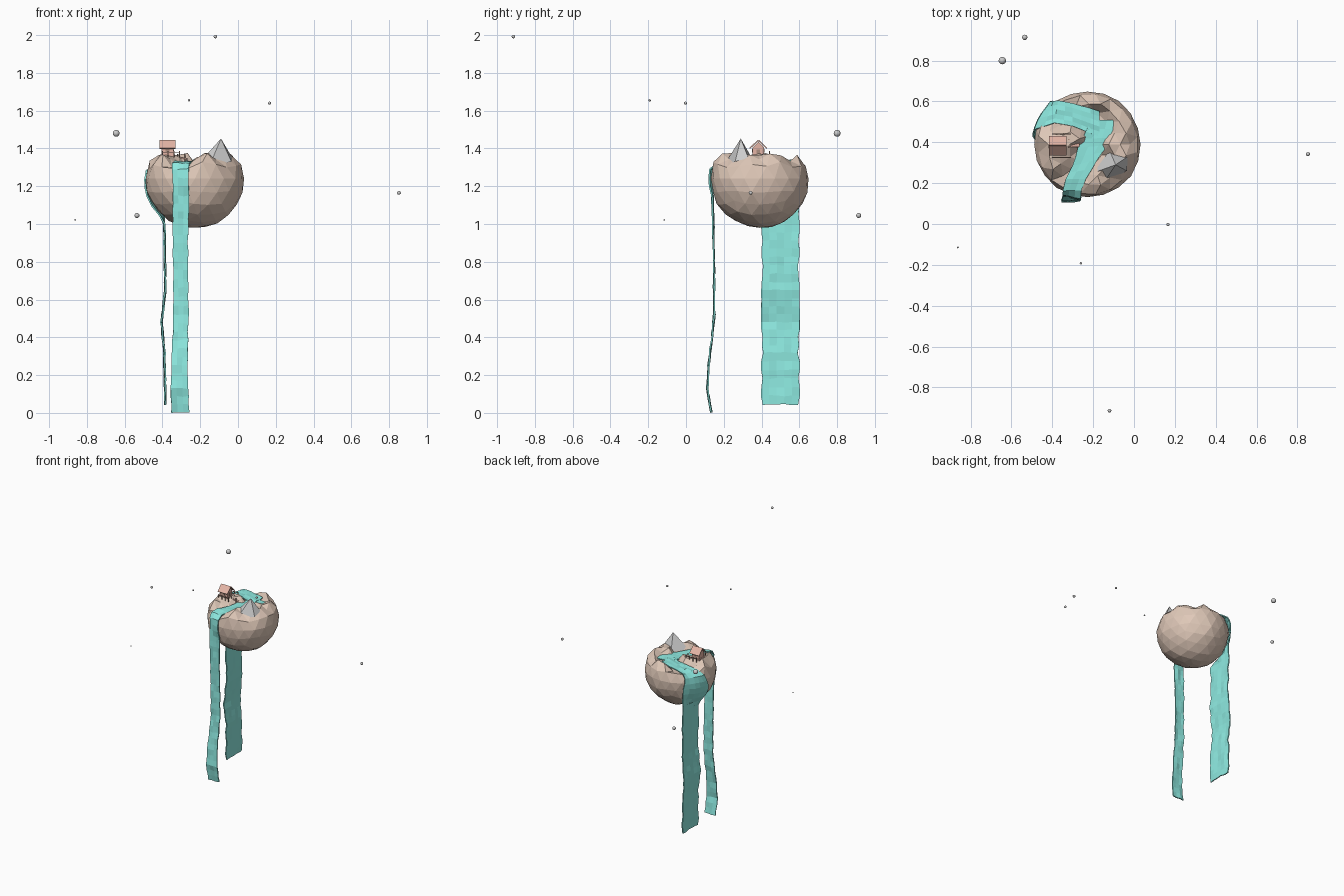
import bpy, bmesh, math, random
from mathutils import Vector, Matrix

if "Cube" in bpy.data.objects:
    bpy.data.objects.remove(bpy.data.objects["Cube"])

random.seed(4)
C = Vector((-0.228, 0.39, 1.24))
R = 0.262


def material(name, rgb):
    m = bpy.data.materials.new(name)
    m.diffuse_color = (*rgb, 1)
    m.use_nodes = True
    m.node_tree.nodes["Principled BSDF"].inputs["Base Color"].default_value = m.diffuse_color
    return m


EARTH = material("earth", (0.74, 0.58, 0.48))
WATER = material("water", (0.27, 0.82, 0.75))
BRICK = material("brick", (0.78, 0.46, 0.38))
WOOD = material("wood", (0.42, 0.28, 0.22))


def finish(name, bm, mat=None):
    me = bpy.data.meshes.new(name)
    bm.to_mesh(me)
    bm.free()
    ob = bpy.data.objects.new(name, me)
    bpy.context.collection.objects.link(ob)
    if mat:
        me.materials.append(mat)
    return ob


def box(name, loc, size, mat, rot=(0, 0, 0)):
    bm = bmesh.new()
    bmesh.ops.create_cube(bm, size=1)
    bm.transform(Matrix.Diagonal((*size, 1)))
    ob = finish(name, bm, mat)
    ob.location, ob.rotation_euler = loc, rot
    return ob


# Island: faceted ball whose top is spread into a plateau with a river bed
BED = [(-0.45, 0.55), (-0.30, 0.535), (-0.16, 0.47), (-0.24, 0.31), (-0.30, 0.20), (-0.305, 0.12)]


def river_distance(p):
    best = 9
    for a, b in zip(BED, BED[1:]):
        a, b, q = Vector(a), Vector(b), Vector((p.x, p.y))
        t = max(0, min(1, (q - a).dot(b - a) / (b - a).length_squared))
        best = min(best, (q - a - t * (b - a)).length)
    return best


bm = bmesh.new()
bmesh.ops.create_icosphere(bm, subdivisions=3, radius=R, matrix=Matrix.Translation(C))
limit = math.acos(0.06 / R)
for v in bm.verts:
    d = v.co - C
    if d.z > 0.06:
        theta = math.acos(min(1, d.z / R))
        flat = Vector((d.x, d.y, 0))
        r = 0.252 * theta / limit
        if flat.length > 1e-5:
            flat = flat.normalized() * r
        v.co = C + flat
        near = river_distance(v.co)
        if near < 0.065:
            v.co.z = 1.30 if r < 0.22 else 1.295
        elif (v.co.xy - Vector((-0.38, 0.385))).length < 0.075:
            v.co.z = 1.365
        else:
            v.co.z = 1.352 + random.uniform(-0.02, 0.025)
            if r > 0.238:
                v.co.z -= 0.04
    else:
        v.co += d.normalized() * random.uniform(-0.004, 0.004)
finish("island", bm, EARTH)


# Water ribbons: rows of (x, y, z, width, across angle), kept outside the island below the rim
def ribbon(name, rows, axis, across=5, step=0.045):
    fine = []
    for a, b in zip(rows, rows[1:]):
        n = max(1, round((Vector(b[:3]) - Vector(a[:3])).length / step))
        fine += [[p + (q - p) * i / n for p, q in zip(a, b)] for i in range(n)]
    fine.append(list(rows[-1]))
    bm = bmesh.new()
    grid = []
    for x, y, z, w, ang in fine:
        row = []
        w *= random.uniform(0.93, 1.06)
        for i in range(across + 1):
            s = (i / across - 0.5) * w
            p = Vector((x + s * math.cos(math.radians(ang)), y + s * math.sin(math.radians(ang)), z))
            p.z += random.uniform(-0.004, 0.004)
            if z < 1.31:
                p[axis] += random.uniform(-0.004, 0.004)
                o = 1 - axis
                k = (R + 0.008) ** 2 - (p[o] - C[o]) ** 2 - (p.z - C.z) ** 2
                if k > 0:
                    p[axis] = min(p[axis], C[axis] - math.sqrt(k))
            p.z = max(p.z, 0)
            row.append(bm.verts.new(p))
        grid.append(row)
    for r0, r1 in zip(grid, grid[1:]):
        for i in range(across):
            bm.faces.new((r0[i], r0[i + 1], r1[i + 1], r1[i]))
    bmesh.ops.recalc_face_normals(bm, faces=bm.faces)
    ob = finish(name, bm, WATER)
    mod = ob.modifiers.new("thickness", 'SOLIDIFY')
    mod.thickness, mod.offset = 0.008, 0
    return ob


ribbon("left_waterfall", [
    (-0.17, 0.49, 1.334, 0.13, 90), (-0.30, 0.535, 1.332, 0.11, 90), (-0.38, 0.55, 1.33, 0.12, 80),
    (-0.415, 0.54, 1.315, 0.13, 70), (-0.43, 0.53, 1.28, 0.15, 75), (-0.39, 0.505, 1.15, 0.18, 90),
    (-0.39, 0.50, 1.0, 0.195, 90), (-0.385, 0.50, 0.65, 0.195, 90), (-0.405, 0.50, 0.48, 0.195, 90),
    (-0.39, 0.50, 0.32, 0.195, 90), (-0.385, 0.50, 0.045, 0.195, 90)], 0)
ribbon("front_waterfall", [
    (-0.15, 0.51, 1.332, 0.11, 0), (-0.18, 0.42, 1.332, 0.15, 0), (-0.24, 0.30, 1.33, 0.13, 15),
    (-0.285, 0.22, 1.328, 0.10, 0), (-0.303, 0.165, 1.32, 0.09, 0), (-0.305, 0.15, 1.29, 0.085, 0),
    (-0.302, 0.14, 1.15, 0.085, 0), (-0.305, 0.147, 0.9, 0.08, 0), (-0.302, 0.15, 0.52, 0.08, 0),
    (-0.31, 0.12, 0.25, 0.085, 0), (-0.31, 0.112, 0.13, 0.09, 0), (-0.305, 0.135, 0.004, 0.095, 0)],
    1, across=3)

# Grey mountain peak on the right front rim
bm = bmesh.new()
base = [(-0.20, 0.25, 1.33), (-0.15, 0.20, 1.31), (-0.035, 0.26, 1.33), (-0.03, 0.33, 1.35), (-0.12, 0.36, 1.33)]
ring = [bm.verts.new(p) for p in base]
tip = bm.verts.new((-0.09, 0.29, 1.452))
bm.faces.new(ring[::-1])
for i in range(5):
    bm.faces.new((ring[i], ring[(i + 1) % 5], tip))
finish("mountain_peak", bm)

# House: gabled body, two roof slabs, ledge, door and windows
hx, hy = -0.373, 0.383
bm = bmesh.new()
prof = [(-0.03, 1.355), (0.03, 1.355), (0.03, 1.405), (0, 1.436), (-0.03, 1.405)]
ends = [[bm.verts.new((hx + sx, hy + y, z)) for y, z in prof] for sx in (-0.032, 0.032)]
bm.faces.new(ends[0][::-1])
bm.faces.new(ends[1])
for i in range(5):
    j = (i + 1) % 5
    bm.faces.new((ends[0][i], ends[0][j], ends[1][j], ends[1][i]))
finish("house_walls", bm, BRICK)
for side, s in (("front", -1), ("back", 1)):
    box(side + "_roof", (hx, hy + s * 0.023, 1.422), (0.085, 0.062, 0.006), BRICK, (-s * math.radians(44), 0, 0))
    box(side + "_window", (hx, hy + s * 0.031, 1.387), (0.02, 0.004, 0.018), WOOD)
box("house_ledge", (hx, hy, 1.363), (0.08, 0.072, 0.01), BRICK)
box("door", (hx + 0.033, hy, 1.38), (0.004, 0.018, 0.03), WOOD)

# Fence around the house
for s in (-1, 1):
    for i in range(4):
        box("fence_post", (-0.40 + i * 0.03, hy + s * 0.058, 1.37), (0.005, 0.005, 0.035), WOOD)
    box("fence_rail", (-0.355, hy + s * 0.058, 1.38), (0.095, 0.004, 0.004), WOOD)

# Small jetty from the house down to the river
box("jetty", (-0.30, 0.395, 1.35), (0.065, 0.035, 0.006), BRICK, (0, math.radians(12), 0))
for x in (-0.32, -0.28):
    for y in (0.376, 0.414):
        box("jetty_post", (x, y, 1.35), (0.006, 0.006, 0.04), WOOD)

# Floating smooth orbs around the island
for x, y, z, r in [(-0.645, 0.80, 1.48, 0.018), (-0.535, 0.914, 1.045, 0.013), (0.852, 0.342, 1.165, 0.01),
                   (0.167, -0.003, 1.64, 0.008), (-0.26, -0.192, 1.655, 0.006), (-0.12, -0.914, 1.992, 0.009),
                   (-0.862, -0.115, 1.022, 0.004)]:
    bm = bmesh.new()
    bmesh.ops.create_uvsphere(bm, u_segments=20, v_segments=12, radius=r)
    for f in bm.faces:
        f.smooth = True
    finish("floating_orb", bm).location = (x, y, z)
